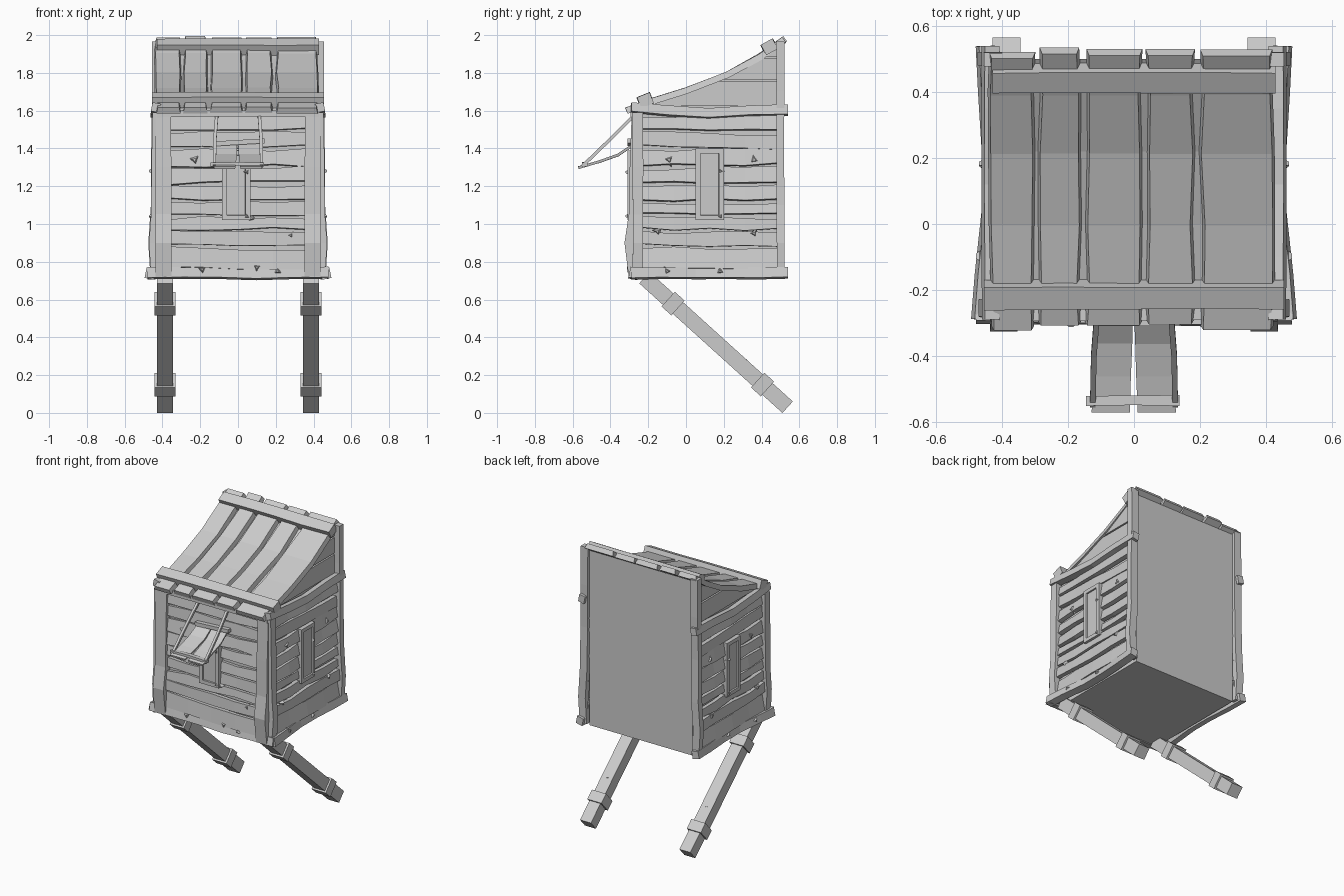
import bpy, bmesh, math, random
from mathutils import Vector as V, Matrix

if "Cube" in bpy.data.objects:
    bpy.data.objects.remove(bpy.data.objects["Cube"])

random.seed(7)
X, Y, Z = V((1, 0, 0)), V((0, 1, 0)), V((0, 0, 1))


def finish(name, bm, mirror=False):
    bmesh.ops.recalc_face_normals(bm, faces=bm.faces)
    me = bpy.data.meshes.new(name)
    bm.to_mesh(me)
    bm.free()
    ob = bpy.data.objects.new(name, me)
    bpy.context.collection.objects.link(ob)
    if mirror:
        m = ob.modifiers.new("Mirror", 'MIRROR')
        m.use_axis = (True, False, False)
        m.use_mirror_merge = False
    return ob


def beam(bm, pts, side, w, t, jit=0.0, flare=0.0):
    """Rectangular board along a path; side is the width direction."""
    pts = [V(p) for p in pts]
    side = V(side).normalized()
    rings = []
    for i, p in enumerate(pts):
        tan = pts[min(i + 1, len(pts) - 1)] - pts[max(i - 1, 0)]
        n = tan.cross(side).normalized()
        e = [random.uniform(-jit, jit) for _ in range(3)]
        a, b, o = side * (w / 2 + e[0]), side * (w / 2 + e[1]), n * (e[2] * 0.4)
        h, g = n * (t / 2), side * flare
        rings.append([bm.verts.new(c + o) for c in
                      (p + a + g + h, p - b - g + h, p - b - h, p + a - h)])
    for r, q in zip(rings, rings[1:]):
        for k in range(4):
            bm.faces.new((r[k], r[(k + 1) % 4], q[(k + 1) % 4], q[k]))
    bm.faces.new(rings[0])
    bm.faces.new(rings[-1][::-1])


def interp(table, u):
    for (a, x), (b, y) in zip(table, table[1:]):
        if u <= b:
            return x + (y - x) * max(0, (u - a) / (b - a))
    return table[-1][1]


def line(a, b, n):
    return [a + (b - a) * i / (n - 1) for i in range(n)]


def chips(bm, places, normal):
    # low three-sided chips where the boards are broken
    for p, r in places:
        rot = Z.rotation_difference(V(normal)).to_matrix().to_4x4()
        m = Matrix.Translation(V(p)) @ rot @ Matrix.Rotation(random.random() * 6, 4, 'Z')
        bmesh.ops.create_cone(bm, cap_ends=True, segments=3, radius1=r,
                              radius2=r * .3, depth=.024, matrix=m)


ROOF = [(-.31, 1.6), (-.2, 1.645), (0, 1.705), (.22, 1.79), (.4, 1.89), (.52, 1.975)]
BULGE = [(.72, .01), (.9, .033), (1.04, .01), (1.3, .005), (1.6, -.005)]
ROWS = [.75, .88, .965, 1.04, 1.12, 1.21, 1.3, 1.4, 1.49, 1.58]

# solid cabin body with flat back and floor
bm = bmesh.new()
prof = [(-.25, .71), (.5, .71), (.5, 1.94)] + \
       [(y, z - .015) for y, z in ROOF[4:0:-1]] + [(-.25, 1.6)]
f = bm.faces.new([bm.verts.new((-.4, y, z)) for y, z in prof])
ext = bmesh.ops.extrude_face_region(bm, geom=[f])
bmesh.ops.translate(bm, vec=(.8, 0, 0),
                    verts=[g for g in ext['geom'] if isinstance(g, bmesh.types.BMVert)])
finish("cabin_core", bm)

# horizontal wall boards, each leaning in a little at the top
front, side = bmesh.new(), bmesh.new()
for a, b in zip(ROWS, ROWS[1:]):
    z, w = (a + b) / 2, b - a - .016
    o = interp(BULGE, z)
    lean, tilt = random.uniform(.05, .2), random.uniform(-.01, .01)
    beam(front, [(x, -.262 - o * (1 - x * x * 2), z + tilt * x * 2)
                 for x in line(-.37, .37, 5)], (0, lean, 1), w, .03, .01)
    lean, tilt = random.uniform(.05, .2), random.uniform(-.01, .01)
    beam(side, [(.42 + o * .6, y, z + tilt * y * 2)
                for y in line(-.25, .5, 5)], (-lean, 0, 1), w, .03, .01)
chips(front, [((-.23, -.28, 1.34), .04), ((.28, -.298, .94), .025), ((.07, -.285, 1.03), .03)], -Y)
chips(side, [((.437, -.09, 1.34), .04), ((.437, .36, 1.34), .04),
             ((.45, -.15, .96), .03), ((.45, .36, .95), .03)], X)
finish("front_wall_boards", front)
finish("side_wall_boards", side, True)

# gable boards cut to follow the roof slope
bm = bmesh.new()
inv = [(z - .015, y) for y, z in ROOF]
for a, b in ((1.625, 1.755), (1.765, 1.875), (1.885, 1.945)):
    ring = [(interp(inv, a), a), (.49, a), (.49, b), (interp(inv, b), b)]
    lo = [bm.verts.new((.39, y, z)) for y, z in ring]
    hi = [bm.verts.new((.415, y, z)) for y, z in ring]
    bm.faces.new(lo)
    bm.faces.new(hi)
    for k in range(4):
        bm.faces.new((lo[k], lo[k - 1], hi[k - 1], hi[k]))
finish("gable_boards", bm, True)

# corner posts: two boards at the front, one at the back
bm = bmesh.new()
zs = (.72, .9, 1.05, 1.3, 1.59)
beam(bm, [(.395, -.268 - interp(BULGE, z), z) for z in zs], X, .085, .05, .002)
beam(bm, [(.433 + interp(BULGE, z) * .5, -.255, z) for z in zs], Y, .055, .045, .002)
finish("front_corner_post", bm, True)
bm = bmesh.new()
beam(bm, [(.43 + .5 * interp(BULGE, z), .5, z) for z in (.72, .9, 1.1, 1.4, 1.7, 1.965)],
     Y, .04, .055, .003)
finish("back_corner_post", bm, True)

# bowed rails along the bottom and top of the walls
bm = bmesh.new()
beam(bm, [(x, y, .74) for x, y in
          ((.465, -.29), (.455, -.15), (.432, .05), (.432, .22), (.445, .4), (.45, .54))],
     (-.2, 0, 1), .06, .05, .005)
beam(bm, [(.435, y, z) for y, z in
          ((-.29, 1.615), (-.1, 1.595), (.12, 1.585), (.35, 1.6), (.54, 1.6))],
     (-.2, 0, 1), .05, .045, .005)
chips(bm, [((.468, -.1, .75), .03), ((.455, .18, .75), .03)], X)
finish("side_rail", bm, True)
bm = bmesh.new()
beam(bm, [(x, -.275, .74) for x in line(-.48, .48, 6)], (0, .2, 1), .06, .05, .005)
beam(bm, [(x, -.27, 1.585) for x in line(-.43, .43, 4)], Z, .035, .045, .003)
chips(bm, [((-.19, -.3, .76), .03), ((.1, -.3, .77), .03), ((.21, -.3, .75), .03)], -Y)
finish("front_rail", bm)

# curved roof boards with uneven ends and bevelled sides
bm = bmesh.new()
for a, b in ((-.435, -.305), (-.285, -.165), (-.145, .02), (.04, .18), (.205, .42)):
    e0, e1 = random.uniform(-.012, .012), random.uniform(-.008, .008)
    path = [V(((a + b) / 2, y, z)) for y, z in ROOF]
    path[0] += V((0, e0, e0 * .4))
    path[-1] += V((0, e1, e1 * .7))
    beam(bm, path, X, b - a - .01, .034, .006, .008)
finish("roof_boards", bm)

# battens holding the roof boards
bm = bmesh.new()
for y, z, xw in ((-.215, 1.655, .455), (.442, 1.937, .43)):
    d = V((0, .9, .36 if y < 0 else .5))
    beam(bm, [(x, y, z) for x in line(-xw, xw, 5)], d, .072, .062, .003)
finish("roof_battens", bm)


# narrow windows with a sunken pane
def window(name, loc, rot, w, h, mirror=False):
    bm = bmesh.new()
    bmesh.ops.create_cube(bm, size=1)
    bmesh.ops.scale(bm, vec=(w, .05, h), verts=bm.verts)
    bmesh.ops.recalc_face_normals(bm, faces=bm.faces)
    f = min(bm.faces, key=lambda q: q.calc_center_median().y)
    bmesh.ops.inset_region(bm, faces=[f], thickness=.036)
    bmesh.ops.inset_region(bm, faces=[f], thickness=.002, depth=-.01)
    chips(bm, [((w / 2 - .018, -.022, .07), .022), ((w / 2 - .018, -.022, .02 - h / 2), .022)], -Y)
    bm.transform(Matrix.Translation(loc) @ Matrix.Rotation(rot, 4, 'Z'))
    finish(name, bm, mirror)


window("front_window", (-.01, -.285, 1.205), 0, .15, .37)
window("side_window", (.436, .125, 1.21), math.pi / 2, .15, .38, True)

# small awning over the front window
bm = bmesh.new()
for s in (-1, 1):
    beam(bm, [(s * .058, -.27, 1.425), (s * .061, -.36, 1.365), (s * .065, -.46, 1.33),
              (s * .069, -.57, 1.298)], X, .108, .014, .003, .003)
beam(bm, [(-.145, -.535, 1.315), (0, -.535, 1.318), (.138, -.535, 1.315)], Y, .03, .02, .002)
beam(bm, [(-.12, -.295, 1.425), (.14, -.295, 1.44)], Y, .03, .025)
finish("awning", bm)
bm = bmesh.new()
beam(bm, [(.125, -.55, 1.305), (.122, -.4, 1.45), (.112, -.27, 1.58)], X, .017, .017)
finish("awning_strut", bm, True)

# slanted legs with two collars each
top, end = V((.387, -.22, .716)), V((.387, .538, .03))
d = (end - top).normalized()
bm = bmesh.new()
beam(bm, [top, top.lerp(end, .35), top.lerp(end, .65), end], X, .085, .082)
for u in (.2, .825):
    c = top.lerp(end, u)
    beam(bm, [c - d * .035, c - d * .025, c + d * .025, c + d * .035], X, .11, .105)
chips(bm, [(top.lerp(end, .68) + V((0, .02, .022)), .03)], (0, .67, .74))
finish("leg", bm, True)
